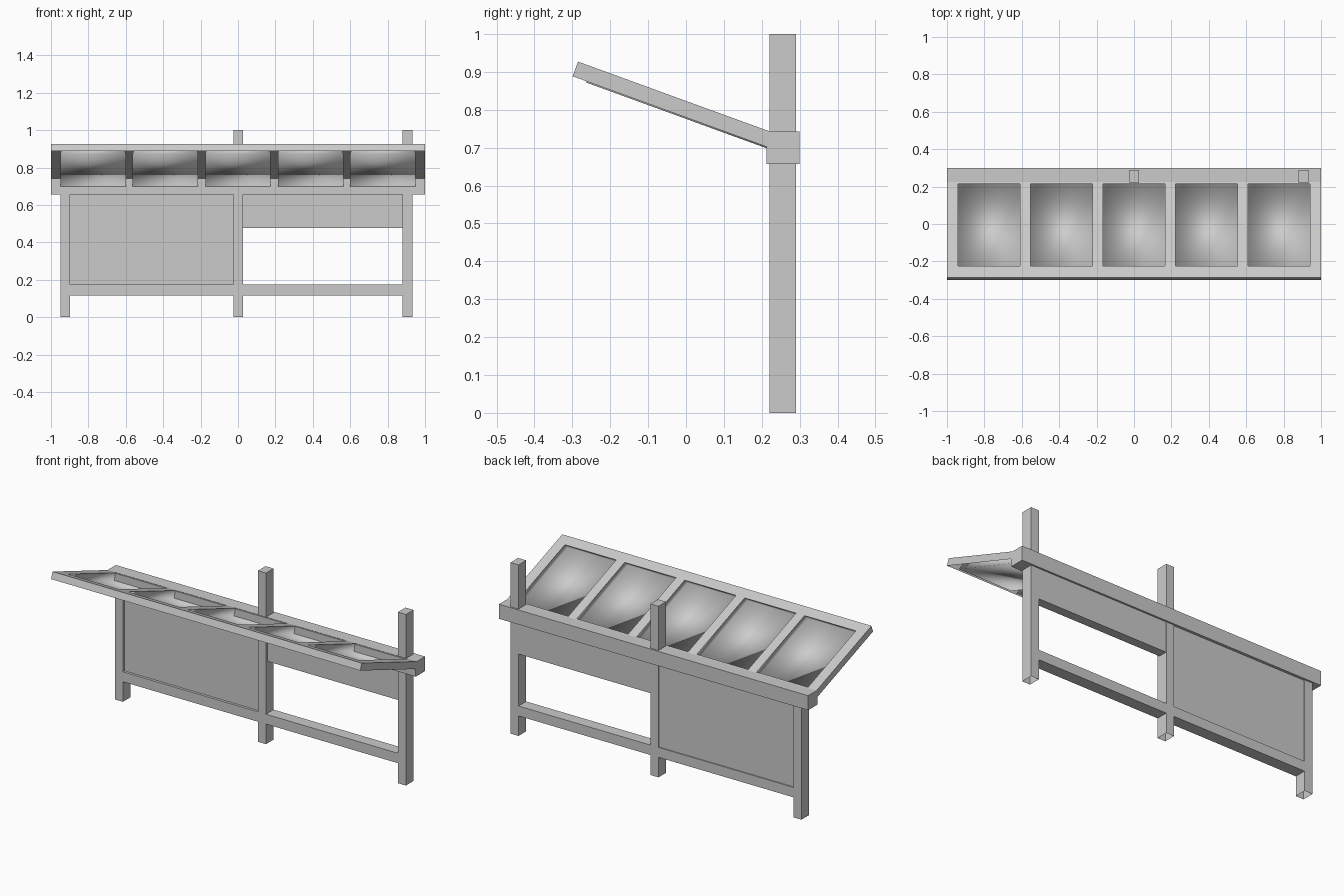
import bpy, bmesh, math
from mathutils import Vector

if "Cube" in bpy.data.objects:
    bpy.data.objects.remove(bpy.data.objects["Cube"])

TILT = math.radians(20)
ORIGIN = Vector((0, -0.285, 0.927))
DOWN = Vector((0, math.cos(TILT), -math.sin(TILT)))
NORMAL = Vector((0, math.sin(TILT), math.cos(TILT)))


def finish(name, bm):
    mesh = bpy.data.meshes.new(name)
    bm.to_mesh(mesh)
    bm.free()
    obj = bpy.data.objects.new(name, mesh)
    bpy.context.collection.objects.link(obj)
    return obj


def box(name, x, y, z, open_bottom=False):
    bm = bmesh.new()
    bmesh.ops.create_cube(bm, size=1)
    for v in bm.verts:
        v.co = [(lo + hi) / 2 + c * (hi - lo) for c, (lo, hi) in zip(v.co, (x, y, z))]
    if open_bottom:
        bm.normal_update()
        low = [f for f in bm.faces if f.normal.z < -0.9]
        bmesh.ops.delete(bm, geom=low, context='FACES_ONLY')
    return finish(name, bm)


def on_roof(x, u, w):
    # x across, u down the slope, w below the top surface
    return ORIGIN + Vector((x, 0, 0)) + DOWN * u - NORMAL * w


# Posts, open underneath; the left one stops at the beam
POST_Y = (0.22, 0.29)
for name, x0, top in (("left_post", -0.95, 0.66), ("middle_post", -0.025, 1.0), ("right_post", 0.88, 1.0)):
    box(name, (x0, x0 + 0.052), POST_Y, (0, top), open_bottom=True)

# Roof beam, lower rails and back panels
box("roof_beam", (-1, 1), (0.213, 0.30), (0.657, 0.742))
box("left_lower_rail", (-0.90, -0.02), POST_Y, (0.117, 0.175))
box("right_lower_rail", (0.02, 0.885), POST_Y, (0.117, 0.175))
box("left_back_panel", (-0.90, -0.02), (0.235, 0.284), (0.17, 0.66))
box("right_back_panel", (0.02, 0.885), (0.235, 0.289), (0.478, 0.66))

# Roof frame: top sheet with five openings and a folded outer rim
CENTRES = [-0.775, -0.388, 0, 0.388, 0.775]
HALF = 0.166
U0, U1, U_END = 0.064, 0.537, 0.56
xs = [-1] + [c + s * HALF for c in CENTRES for s in (-1, 1)] + [1]
us = [0, U0, U1, U_END]
bm = bmesh.new()
grid = [[bm.verts.new(on_roof(x, u, 0)) for u in us] for x in xs]
for i in range(len(xs) - 1):
    for j in range(3):
        if j == 1 and i % 2 == 1:
            continue
        bm.faces.new((grid[i][j], grid[i][j + 1], grid[i + 1][j + 1], grid[i + 1][j]))
for a, b in (((-1, 0), (1, 0)), ((1, 0), (1, U_END)), ((1, U_END), (-1, U_END)), ((-1, U_END), (-1, 0))):
    bm.faces.new([bm.verts.new(on_roof(*p)) for p in ((*a, 0), (*b, 0), (*b, 0.041), (*a, 0.041))])
bmesh.ops.remove_doubles(bm, verts=bm.verts, dist=1e-5)
bmesh.ops.recalc_face_normals(bm, faces=bm.faces)
bm.normal_update()
if sum((f.normal.dot(NORMAL) * f.calc_area() for f in bm.faces)) < 0:
    bmesh.ops.reverse_faces(bm, faces=bm.faces)
finish("roof_frame", bm)

# Roof panes: smooth shallow trays, slightly wider at the bottom
for k, c in enumerate(CENTRES):
    bm = bmesh.new()
    rings = []
    for h, a, b, w in ((HALF, U0, U1, 0), (0.175, 0.038, 0.553, 0.0445)):
        rings.append([bm.verts.new(on_roof(c + s * h, u, w))
                      for s, u in ((-1, a), (1, a), (1, b), (-1, b))])
    top, low = rings
    for i in range(4):
        j = (i + 1) % 4
        bm.faces.new((top[i], low[i], low[j], top[j]))
    bm.faces.new(low)
    bmesh.ops.recalc_face_normals(bm, faces=bm.faces)
    bm.normal_update()
    bm.faces.ensure_lookup_table()
    if bm.faces[-1].normal.z < 0:
        bmesh.ops.reverse_faces(bm, faces=bm.faces)
    for f in bm.faces:
        f.smooth = True
    finish(f"roof_pane_{k + 1}", bm)
